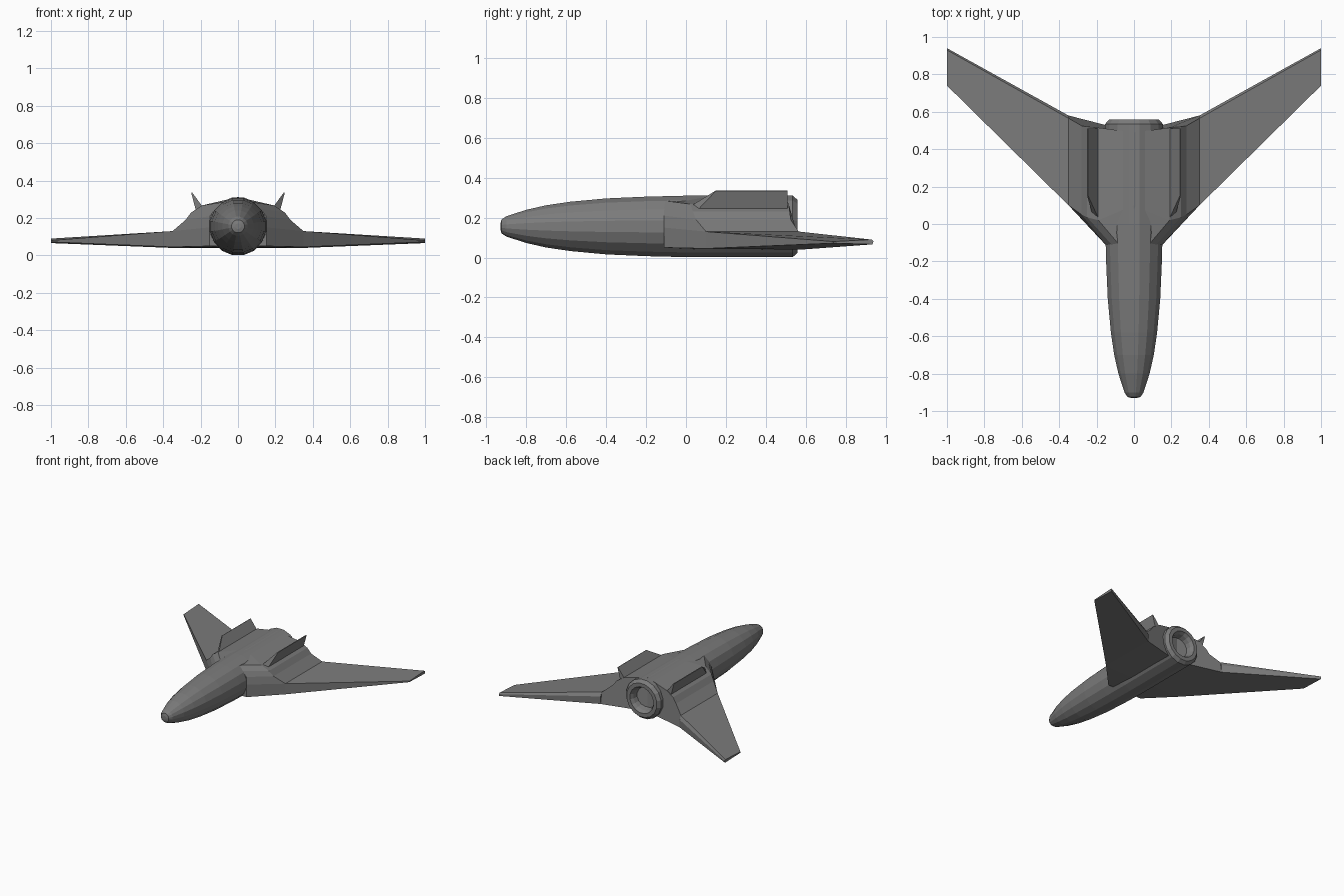
import bpy
import bmesh
from math import sin, cos, pi

cube = bpy.data.objects.get("Cube")
if cube:
    bpy.data.objects.remove(cube)

grey = bpy.data.materials.new("hull grey")
grey.use_nodes = True
tone = (0.2, 0.2, 0.2, 1)
grey.diffuse_color = tone
grey.node_tree.nodes["Principled BSDF"].inputs["Base Color"].default_value = tone


def finish(name, bm, mirror=False):
    bmesh.ops.recalc_face_normals(bm, faces=bm.faces)
    mesh = bpy.data.meshes.new(name)
    bm.to_mesh(mesh)
    bm.free()
    mesh.materials.append(grey)
    ob = bpy.data.objects.new(name, mesh)
    bpy.context.collection.objects.link(ob)
    if mirror:
        ob.modifiers.new("mirror", "MIRROR")
    return ob


def loft(bm, rows, closed=True, caps=True):
    """Skin a list of equally long point rows."""
    rings = [[bm.verts.new(p) for p in row] for row in rows]
    n = len(rings[0])
    for a, b in zip(rings, rings[1:]):
        for i in range(n if closed else n - 1):
            j = (i + 1) % n
            bm.faces.new((a[i], a[j], b[j], b[i]))
    if caps:
        bm.faces.new(rings[0])
        bm.faces.new(rings[-1])


# Fuselage with hollow engine nozzle: (y, radius) turned around its axis
SIDES, AXIS_Z = 16, 0.156
profile = [(-0.93, 0.015), (-0.925, 0.035), (-0.9, 0.052), (-0.8, 0.085),
           (-0.7, 0.108), (-0.58, 0.126), (-0.4, 0.143), (-0.2, 0.152),
           (0, 0.157), (0.535, 0.157), (0.56, 0.135), (0.56, 0.105),
           (0.535, 0.09), (0.46, 0.075)]
bm = bmesh.new()
angles = [2 * pi * (i + 0.5) / SIDES for i in range(SIDES)]
loft(bm, [[(r * sin(a), y, AXIS_Z + r * cos(a)) for a in angles] for y, r in profile])
finish("fuselage", bm)

# Shoulder fairing: front, middle and rear sections, left half
front = [(0, -0.11, 0.29), (0.08, -0.11, 0.285), (0.12, -0.11, 0.25),
         (0.15, -0.11, 0.21), (0.153, -0.11, 0.15), (0.153, -0.11, 0.05), (0, -0.11, 0.05)]
middle = [(0, 0.1, 0.312), (0.19, 0.02, 0.268), (0.25, 0.035, 0.23),
          (0.28, 0.05, 0.19), (0.35, 0.1, 0.13), (0.35, 0.1, 0.045), (0, 0.1, 0.04)]
rear = [(0, 0.49, 0.312), (0.19, 0.515, 0.268), (0.25, 0.52, 0.23),
        (0.28, 0.525, 0.19), (0.35, 0.565, 0.13), (0.35, 0.58, 0.04), (0, 0.49, 0.04)]
bm = bmesh.new()
loft(bm, [front, middle, rear], closed=False)
finish("shoulder_fairing", bm, mirror=True)

# Swept wings, thin at the leading edge of the tip
root = [middle[4], rear[4], (0.35, 0.58, 0.1), rear[5], middle[5]]
tip = [(1, 0.74, 0.08), (1, 0.93, 0.09), (1, 0.94, 0.082), (1, 0.935, 0.066), (1, 0.74, 0.072)]
bm = bmesh.new()
loft(bm, [root, tip])
finish("wings", bm, mirror=True)

# Outward-leaning tail fins, wedge-shaped in section
bm = bmesh.new()
base = [(0.19, 0.03, 0.262), (0.19, 0.51, 0.262), (0.225, 0.51, 0.24), (0.225, 0.06, 0.24)]
top = [(0.245, 0.15, 0.336), (0.245, 0.51, 0.336), (0.25, 0.51, 0.334), (0.25, 0.15, 0.334)]
loft(bm, [base, top])
finish("tail_fins", bm, mirror=True)
